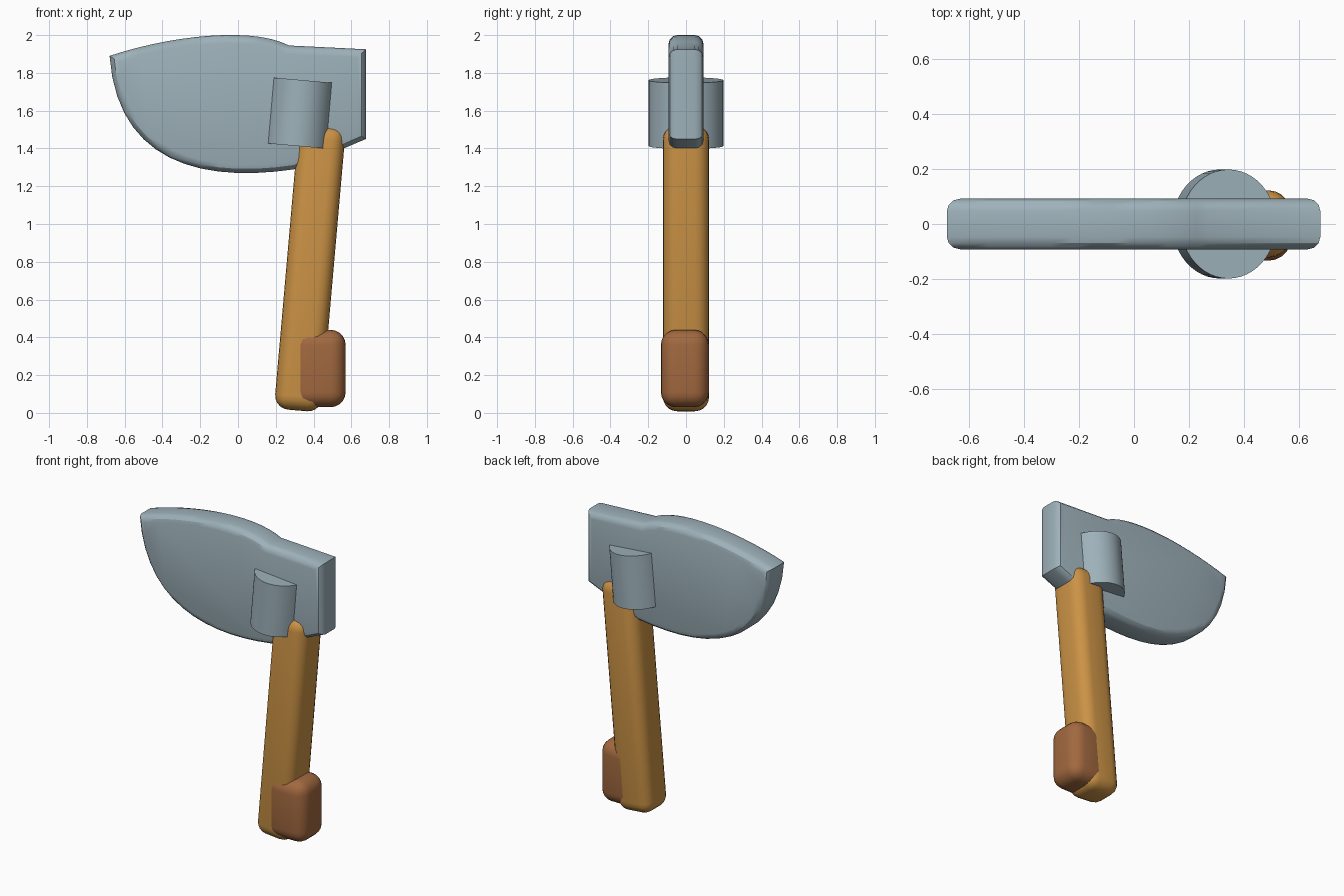
import bpy, bmesh, math
from mathutils import Vector, Matrix
from mathutils.geometry import interpolate_bezier

if "Cube" in bpy.data.objects:
    bpy.data.objects.remove(bpy.data.objects["Cube"])

TILT = Matrix.Rotation(math.radians(5), 4, 'Y')


def material(name, color):
    mat = bpy.data.materials.new(name)
    mat.diffuse_color = (*color, 1)
    mat.use_nodes = True
    mat.node_tree.nodes["Principled BSDF"].inputs["Base Color"].default_value = mat.diffuse_color
    return mat


steel = material("steel", (0.34, 0.44, 0.49))
wood = material("wood", (0.60, 0.29, 0.06))
leather = material("leather", (0.36, 0.14, 0.05))


def finish(name, bm, mat, angle=30):
    bmesh.ops.recalc_face_normals(bm, faces=bm.faces)
    mesh = bpy.data.meshes.new(name)
    bm.to_mesh(mesh)
    bm.free()
    mesh.materials.append(mat)
    obj = bpy.data.objects.new(name, mesh)
    bpy.context.collection.objects.link(obj)
    bpy.ops.object.select_all(action='DESELECT')
    obj.select_set(True)
    bpy.context.view_layer.objects.active = obj
    bpy.ops.object.shade_smooth_by_angle(angle=math.radians(angle))
    return obj


def rounded_box(name, center, size, radius, mat, rotation=Matrix()):
    bm = bmesh.new()
    bmesh.ops.create_cube(bm, size=1, matrix=Matrix.Diagonal((*size, 1)))
    bmesh.ops.bevel(bm, geom=bm.edges[:], offset=radius, segments=5,
                    profile=0.5, affect='EDGES')
    bm.transform(Matrix.Translation(center) @ rotation)
    return finish(name, bm, mat)


def curve(*pts, n=15):
    return interpolate_bezier(*[Vector(p) for p in pts], n)


# Blade: side outline extruded through its thickness, both rims rounded
top = curve((-0.68, 1.89), (-0.35, 2.0), (0.08, 2.045), (0.27, 1.945))
edge = curve((0.30, 1.29), (-0.20, 1.215), (-0.64, 1.33), (-0.68, 1.89))
outline = top + [Vector((0.677, 1.925)), Vector((0.677, 1.45))] + edge[:-1]
half = 0.092
bm = bmesh.new()
face = bm.faces.new([bm.verts.new((p.x, -half, p.y)) for p in outline])
ext = bmesh.ops.extrude_face_region(bm, geom=[face], use_keep_orig=True)
bmesh.ops.translate(bm, vec=(0, 2 * half, 0),
                    verts=[g for g in ext["geom"] if isinstance(g, bmesh.types.BMVert)])
rims = [e for e in bm.edges if abs(e.verts[0].co.y - e.verts[1].co.y) < 1e-5]
bmesh.ops.bevel(bm, geom=rims, offset=0.045, segments=3, profile=0.5, affect='EDGES')
finish("blade", bm, steel)

# Collar: slightly oval sleeve around the blade
bm = bmesh.new()
bmesh.ops.create_cone(bm, cap_ends=True, segments=48, radius1=1, radius2=1, depth=0.35,
                      matrix=Matrix.Diagonal((0.174, 0.198, 1, 1)))
bm.transform(Matrix.Translation((0.328, 0, 1.587)) @ TILT)
finish("collar", bm, steel)

# Handle and its end grip
rounded_box("handle", (0.381, 0, 0.768), (0.25, 0.244, 1.516), 0.075, wood, TILT)
rounded_box("grip_end", (0.43, -0.006, 0.235), (0.28, 0.254, 0.41), 0.08, leather)
